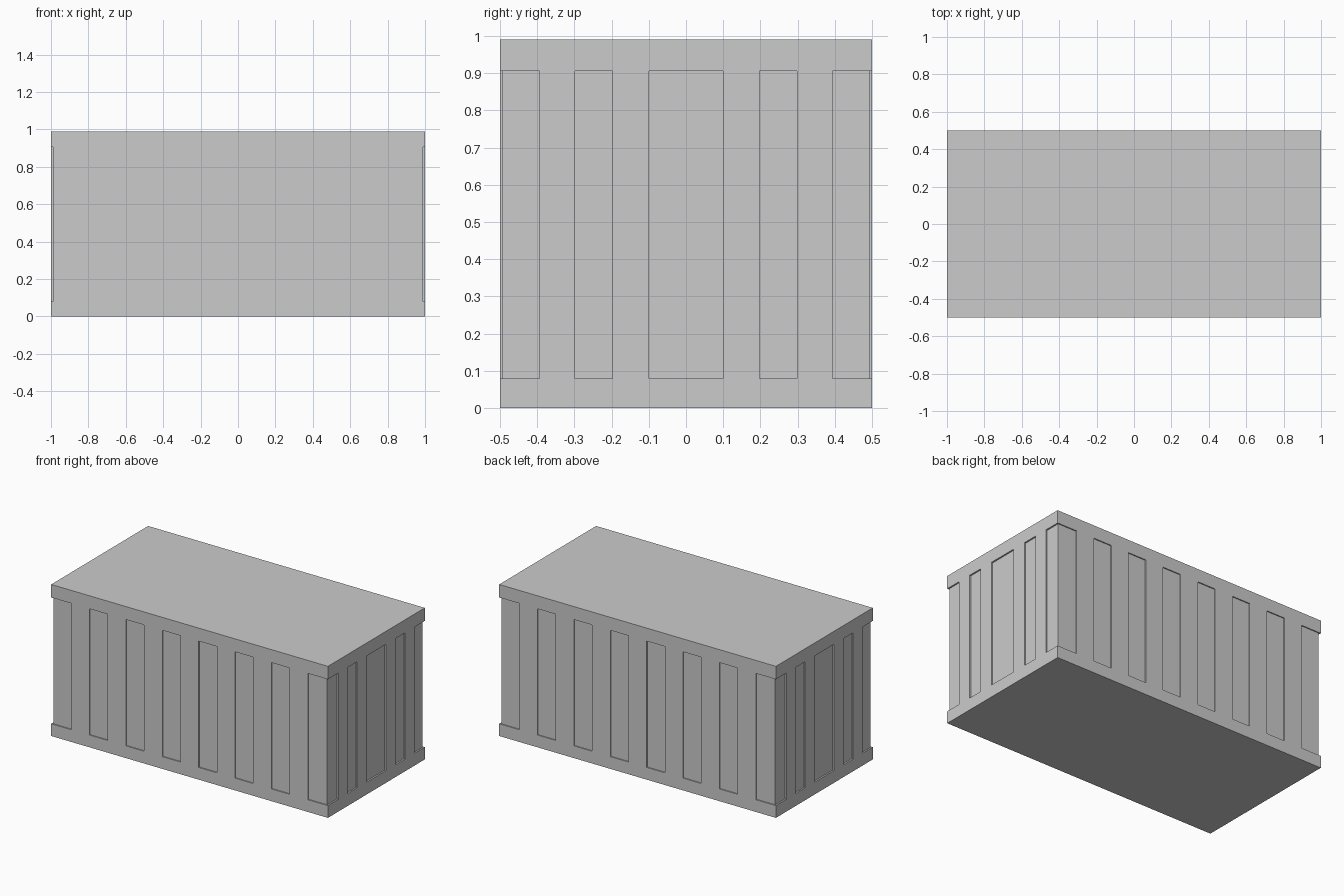
import bpy, bmesh
from mathutils import Matrix, Vector

if "Cube" in bpy.data.objects:
    bpy.data.objects.remove(bpy.data.objects["Cube"])

Z0, Z1, TOP = 0.08, 0.905, 0.99   # panel bottom, panel top, overall height


def boxes(name, spans):
    """One object made of axis-aligned boxes given as (min, max) corners."""
    bm = bmesh.new()
    for lo, hi in spans:
        lo, hi = Vector(lo), Vector(hi)
        m = Matrix.Translation((lo + hi) / 2) @ Matrix.Diagonal((*(hi - lo), 1))
        bmesh.ops.create_cube(bm, size=1, matrix=m)
    me = bpy.data.meshes.new(name)
    bm.to_mesh(me)
    bm.free()
    ob = bpy.data.objects.new(name, me)
    bpy.context.collection.objects.link(ob)
    return ob


# container body with flush rails and ribs
body = boxes("container_body", [((-1, -0.5, 0), (1, 0.5, TOP))])

# recessed panels on the long sides, evenly spaced
step = 0.1315
edges = [-1.1] + [(i - 6.5) * step for i in range(14)] + [1.1]
side_spans = []
for a, b in zip(edges[::2], edges[1::2]):
    side_spans += [((a, -0.6, Z0), (b, -0.493, Z1)), ((a, 0.493, Z0), (b, 0.6, Z1))]
side_cutter = boxes("side_panel_cutter", side_spans)

# recessed panels on the two ends
end_spans = []
for a, b in [(-0.6, -0.393), (-0.298, -0.198), (-0.1, 0.1), (0.198, 0.298), (0.393, 0.6)]:
    end_spans += [((-1.1, a, Z0), (-0.99, b, Z1)), ((0.99, a, Z0), (1.1, b, Z1))]
end_cutter = boxes("end_panel_cutter", end_spans)

# carve the recesses
for cutter in (side_cutter, end_cutter):
    mod = body.modifiers.new(cutter.name, 'BOOLEAN')
    mod.operation = 'DIFFERENCE'
    mod.solver = 'EXACT'
    mod.object = cutter
    cutter.hide_render = True
    cutter.display_type = 'WIRE'
